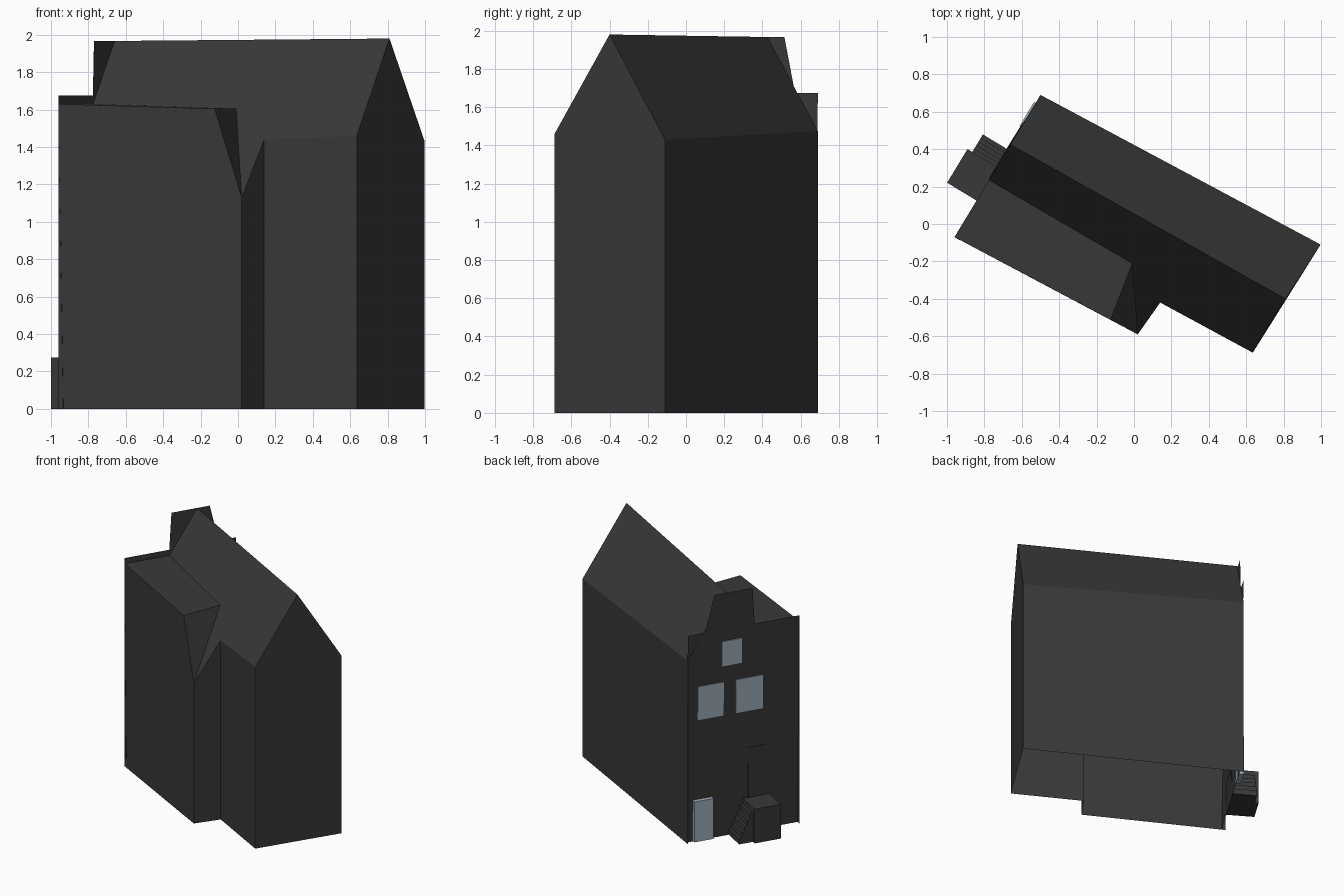
import bpy, bmesh
from mathutils import Vector

cube = bpy.data.objects.get("Cube")
if cube:
    bpy.data.objects.remove(cube)


def material(name, color):
    m = bpy.data.materials.new(name)
    m.use_nodes = True
    m.diffuse_color = (*color, 1)
    m.node_tree.nodes["Principled BSDF"].inputs["Base Color"].default_value = (*color, 1)
    return m


DARK = material("dark grey", (0.04, 0.04, 0.04))
GLASS = material("blue grey glass", (0.35, 0.43, 0.5))


def build(name, faces, mat):
    """Make an object from faces given as lists of points."""
    bm = bmesh.new()
    for pts in faces:
        bm.faces.new([bm.verts.new(p) for p in pts])
    bmesh.ops.remove_doubles(bm, verts=bm.verts, dist=0.0005)
    bmesh.ops.recalc_face_normals(bm, faces=bm.faces)
    me = bpy.data.meshes.new(name)
    bm.to_mesh(me)
    bm.free()
    me.materials.append(mat)
    ob = bpy.data.objects.new(name, me)
    bpy.context.collection.objects.link(ob)
    return ob


# Eave corners of the plan and the roof points
back_left = Vector((-0.50, 0.69, 1.475))
far_left = Vector((0.998, -0.11, 1.43))
far_right = Vector((0.635, -0.688, 1.46))
notch_in = Vector((0.14, -0.42, 1.44))
notch_out = Vector((0.02, -0.59, 1.13))
side_top = Vector((-0.125, -0.512, 1.605))
near_right = Vector((-0.96, -0.07, 1.63))
ridge_far = Vector((0.81, -0.40, 1.98))
ridge_near = Vector((-0.66, 0.425, 1.967))
valley_far = Vector((-0.01, -0.21, 1.605))
valley_near = Vector((-0.775, 0.235, 1.63))


def ground(p):
    return Vector((p.x, p.y, 0))


# Walls, open at the bottom and at the facade end
build("walls", [
    [ground(back_left), ground(far_left), far_left, back_left],
    [ground(far_left), ground(far_right), far_right, ridge_far, far_left],
    [ground(far_right), ground(notch_in), notch_in, far_right],
    [ground(notch_in), ground(notch_out), notch_out, notch_in],
    [ground(notch_out), ground(near_right), near_right, side_top, notch_out],
], DARK)

# Pitched roof, and the flat roof of the side wing with its hip
build("main_roof", [
    [back_left, far_left, ridge_far, ridge_near],
    [ridge_far, far_right, notch_in, valley_far],
    [valley_far, notch_in, notch_out],
    [ridge_far, valley_far, valley_near, ridge_near],
], DARK)
build("wing_roof", [
    [near_right, side_top, valley_far, valley_near],
    [side_top, notch_out, valley_far],
], DARK)

# Facade frame: s runs along the facade, n points outwards
origin = ground(back_left)
along = ground(near_right) - origin
width = along.length
along.normalize()
outward = Vector((along.y, -along.x, 0))


def at(s, n, z):
    return origin + along * s + outward * n + Vector((0, 0, z))


def lean(z):
    return -0.03 * (1 - z / 1.675)


# Facade leaning forwards, with a neck gable
profile = [(0, 0), (width, 0), (width, 1.675), (0.533, 1.675),
           (0.513, 1.967), (0.208, 1.967), (0.14, 1.675), (0, 1.675)]
build("facade", [[at(s, lean(z), z) for s, z in profile]], DARK)


def block(name, s0, s1, z0, z1, back, front, mat):
    """Box on the facade; back and front give its depth at a height."""
    rings = []
    for depth in (back, front):
        rings.append([at(s, depth(z), z) for s, z in
                      ((s0, z0), (s1, z0), (s1, z1), (s0, z1))])
    a, b = rings
    sides = [[a[i], a[(i + 1) % 4], b[(i + 1) % 4], b[i]] for i in range(4)]
    return build(name, [a, b] + sides, mat)


# Windows as thin plates that follow the lean
for name, s0, s1, z0, z1 in (("left_window", 0.08, 0.287, 0.98, 1.25),
                             ("right_window", 0.385, 0.6, 0.98, 1.25),
                             ("attic_window", 0.27, 0.43, 1.38, 1.58)):
    block(name, s0, s1, z0, z1, lean, lambda z: lean(z) + 0.008, GLASS)

# Lower glazed door and dark upper door on the landing
block("lower_door", 0.05, 0.2, 0.01, 0.335, lean, lambda z: 0.01, GLASS)
block("upper_door", 0.49, 0.63, 0.275, 0.68, lean, lambda z: lean(z) + 0.006, DARK)

# Landing and the steps up to it
block("landing", 0.45, 0.66, 0, 0.275, lambda z: -0.03, lambda z: 0.184, DARK)
count = 5
tread = 0.11 / count
for i in range(count):
    s = 0.34 + i * tread
    block(f"step_{i + 1}", s, s + tread, 0, 0.275 * (i + 1) / (count + 1),
          lambda z: -0.03, lambda z: 0.154, DARK)
